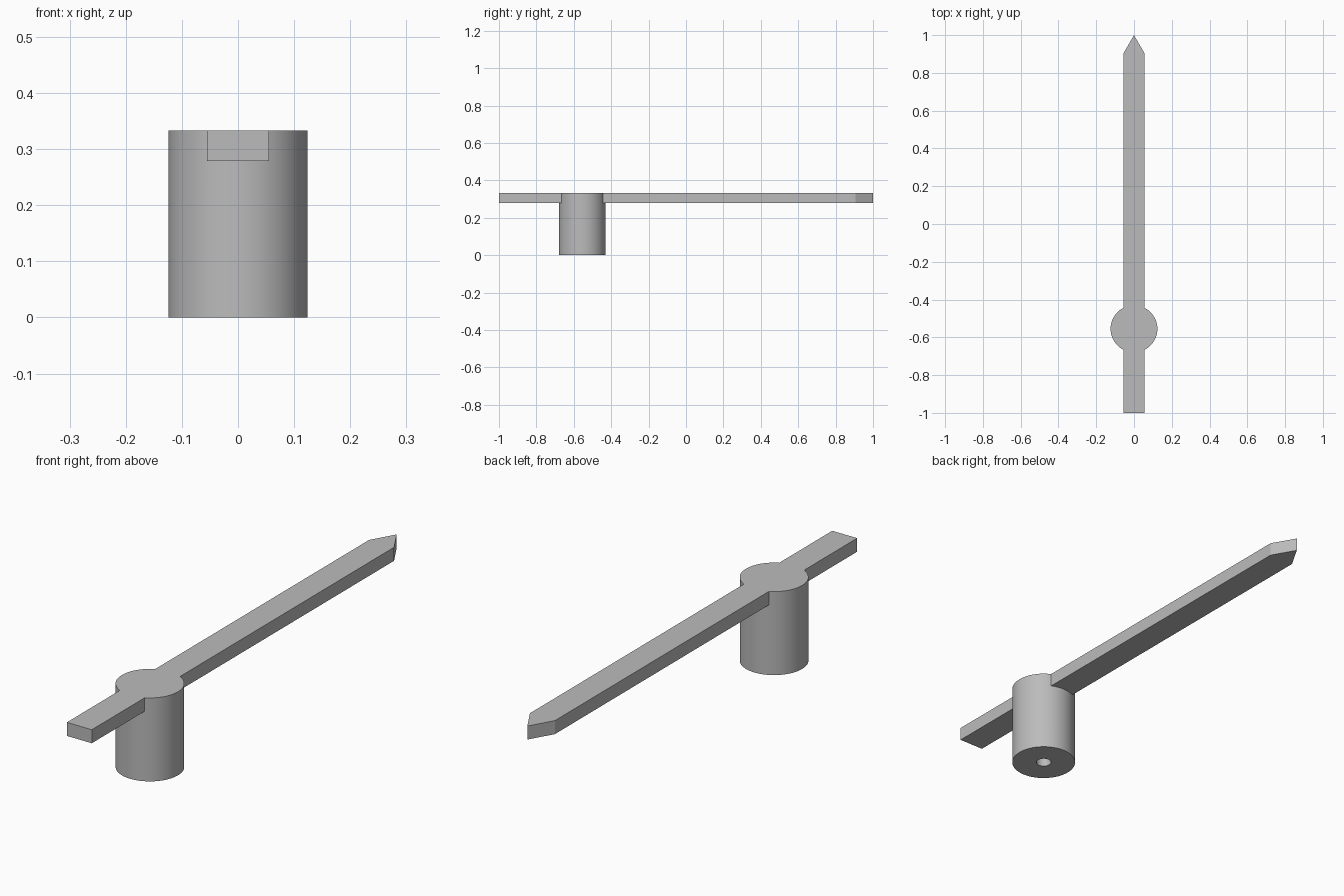
import bpy
import bmesh
import math

cube = bpy.data.objects.get("Cube")
if cube:
    bpy.data.objects.remove(cube, do_unlink=True)

HEIGHT = 0.333
HUB_Y = -0.555
HALF_WIDTH = 0.055

grey = bpy.data.materials.new("plain grey")
grey.use_nodes = True
colour = (0.5, 0.5, 0.5, 1)
grey.diffuse_color = colour
grey.node_tree.nodes["Principled BSDF"].inputs["Base Color"].default_value = colour


def prism(name, outline, z0, z1):
    """Extrude a flat outline from z0 up to z1."""
    bm = bmesh.new()
    base = bm.faces.new([bm.verts.new((x, y, z0)) for x, y in outline])
    top = bmesh.ops.extrude_face_region(bm, geom=[base])["geom"]
    moved = [v for v in top if isinstance(v, bmesh.types.BMVert)]
    bmesh.ops.translate(bm, verts=moved, vec=(0, 0, z1 - z0))
    bmesh.ops.recalc_face_normals(bm, faces=bm.faces)
    mesh = bpy.data.meshes.new(name)
    bm.to_mesh(mesh)
    bm.free()
    mesh.materials.append(grey)
    obj = bpy.data.objects.new(name, mesh)
    bpy.context.collection.objects.link(obj)
    return obj


def circle(radius, sides):
    steps = [2 * math.pi * i / sides for i in range(sides)]
    return [(radius * math.cos(a), HUB_Y + radius * math.sin(a)) for a in steps]


def combine(target, other, operation):
    """Apply a boolean and discard the second solid."""
    mod = target.modifiers.new("join", "BOOLEAN")
    mod.operation = operation
    mod.solver = "EXACT"
    mod.object = other
    bpy.context.view_layer.objects.active = target
    bpy.ops.object.modifier_apply(modifier=mod.name)
    bpy.data.objects.remove(other, do_unlink=True)


# Hub and pointed bar, flush on top
hand = prism("pointer_hand", circle(0.124, 96), 0, HEIGHT)
bar = prism("bar", [(-HALF_WIDTH, -1), (HALF_WIDTH, -1), (HALF_WIDTH, 0.905),
                    (0, 1), (-HALF_WIDTH, 0.905)], 0.279, HEIGHT)
combine(hand, bar, "UNION")

# Blind shaft hole in the underside of the hub
hole = prism("shaft_hole", circle(0.029, 48), -0.1, 0.222)
combine(hand, hole, "DIFFERENCE")

# Smooth round walls with crisp edges
bpy.ops.object.select_all(action="DESELECT")
hand.select_set(True)
bpy.context.view_layer.objects.active = hand
bpy.ops.object.shade_smooth_by_angle(angle=math.radians(30))
